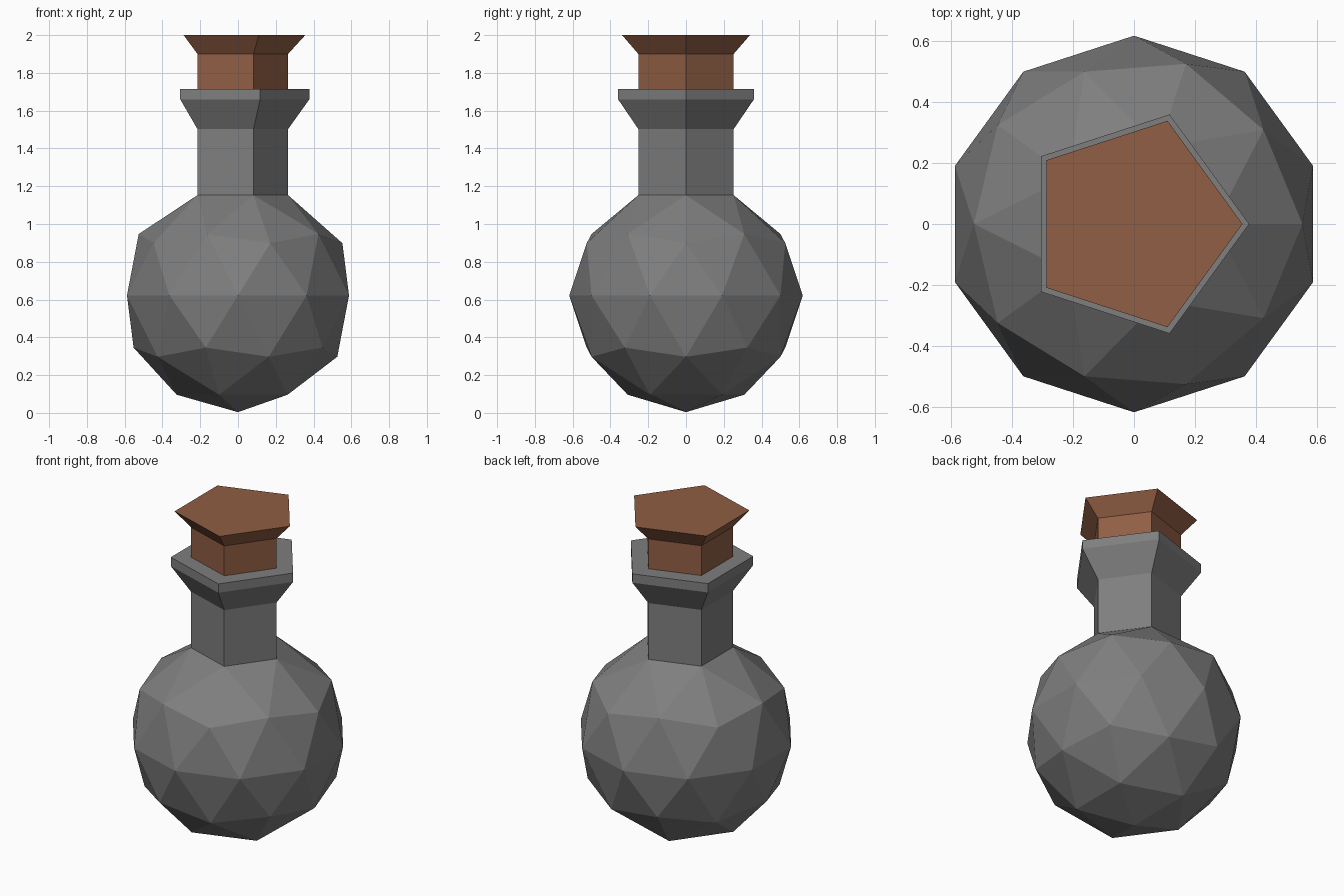
import bpy, bmesh
from math import cos, sin, tau

if "Cube" in bpy.data.objects:
    bpy.data.objects.remove(bpy.data.objects["Cube"])


def extrude_rings(bm, ring, profile):
    """Extend a five-sided ring through (radius, height) steps."""
    for r, z in profile:
        new = [bm.verts.new((r * cos(tau * i / 5), r * sin(tau * i / 5), z)) for i in range(5)]
        for i in range(5):
            j = (i + 1) % 5
            bm.faces.new((ring[i], ring[j], new[j], new[i]))
        ring = new
    return ring


def finish(bm, name, colour):
    bmesh.ops.recalc_face_normals(bm, faces=bm.faces)
    mesh = bpy.data.meshes.new(name)
    bm.to_mesh(mesh)
    bm.free()
    obj = bpy.data.objects.new(name, mesh)
    bpy.context.collection.objects.link(obj)
    mat = bpy.data.materials.new(name + "_colour")
    mat.diffuse_color = colour
    mat.use_nodes = True
    mat.node_tree.nodes["Principled BSDF"].inputs["Base Color"].default_value = mat.diffuse_color
    mesh.materials.append(mat)


# Flask: low-poly sphere opened at the top, with neck and flared rim
bm = bmesh.new()
bmesh.ops.create_icosphere(bm, subdivisions=2, radius=0.618)
bmesh.ops.translate(bm, verts=bm.verts, vec=(0, 0, 0.622))
top = max(bm.verts, key=lambda v: v.co.z)
neighbours = [e.other_vert(top) for e in top.link_edges]
bmesh.ops.delete(bm, geom=[top], context='VERTS')
ring = []
for i in range(5):
    x, y = cos(tau * i / 5), sin(tau * i / 5)
    v = max(neighbours, key=lambda n: n.co.x * x + n.co.y * y)
    v.co = (0.265 * x, 0.265 * y, 1.153)
    ring.append(v)
extrude_rings(bm, ring, [(0.265, 1.502), (0.378, 1.66), (0.378, 1.715), (0.265, 1.715)])
finish(bm, "flask", (0.21, 0.21, 0.21, 1))

# Stopper: straight plug widening to a flat pentagonal cap
bm = bmesh.new()
ring = [bm.verts.new((0.265 * cos(tau * i / 5), 0.265 * sin(tau * i / 5), 1.715)) for i in range(5)]
cap = extrude_rings(bm, ring, [(0.265, 1.9), (0.356, 2.0)])
bm.faces.new(cap)
finish(bm, "stopper", (0.28, 0.112, 0.058, 1))
